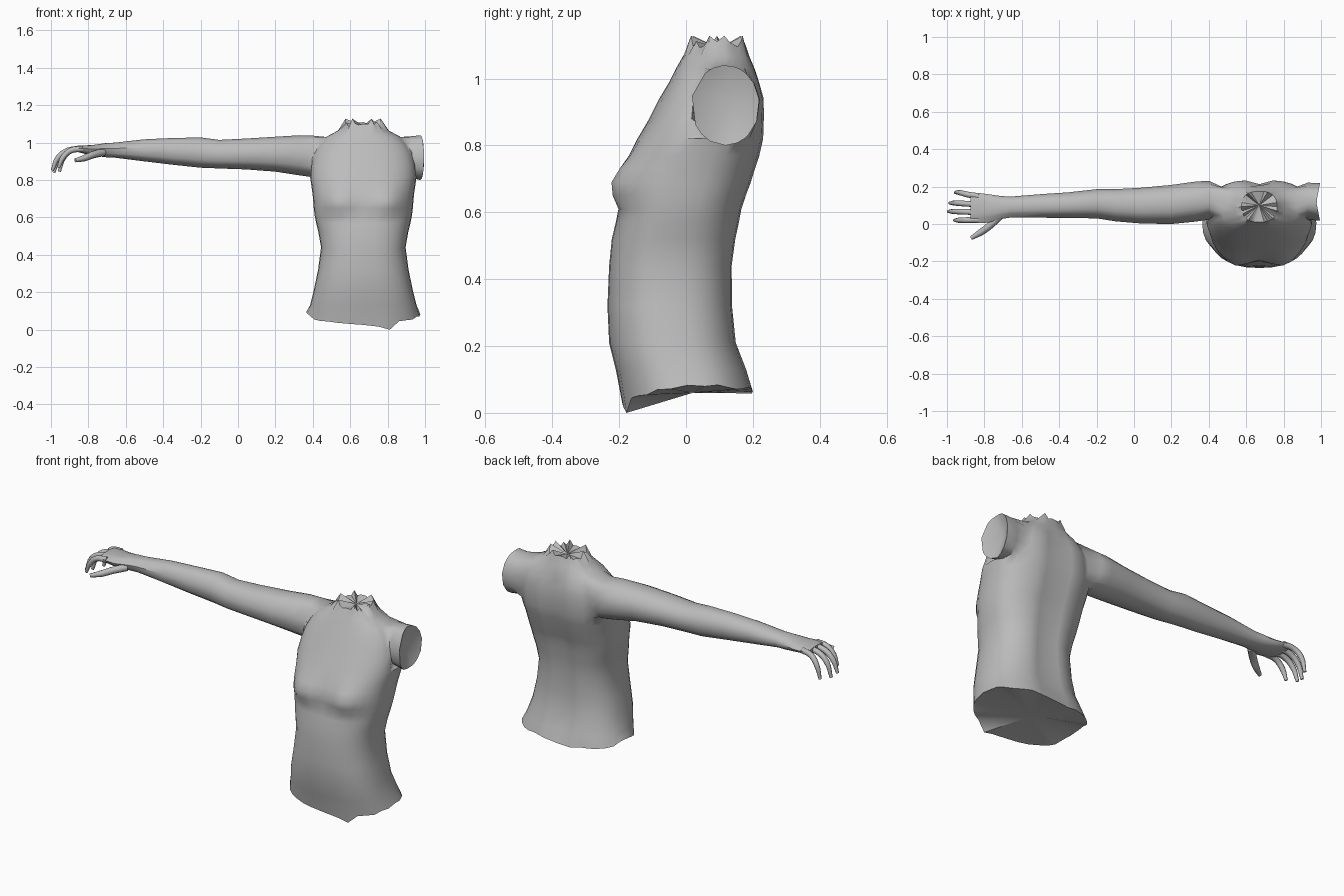
import bpy, bmesh, math, random
from mathutils import Vector

random.seed(4)
default_cube = bpy.data.objects.get("Cube")
if default_cube:
    bpy.data.objects.remove(default_cube, do_unlink=True)

skin = bpy.data.materials.new("plain grey")
skin.use_nodes = True
grey = (0.5, 0.5, 0.5, 1)
skin.diffuse_color = grey
skin.node_tree.nodes["Principled BSDF"].inputs["Base Color"].default_value = grey

COLUMNS = 32
CENTRE_X = 0.67

# Torso sections: height, half width, front y, back y
SECTIONS = [
    (0.07, .305, -.19, .20), (0.13, .285, -.21, .185), (0.21, .265, -.23, .155),
    (0.32, .242, -.235, .145), (0.44, .226, -.23, .145), (0.52, .24, -.222, .155),
    (0.57, .252, -.21, .165), (0.61, .26, -.2, .172), (0.65, .265, -.195, .185),
    (0.69, .268, -.19, .2), (0.73, .272, -.18, .212), (0.77, .278, -.165, .225),
    (0.82, .285, -.145, .236), (0.88, .28, -.11, .238), (0.94, .265, -.08, .238),
    (0.99, .24, -.05, .225), (1.03, .2, -.03, .205), (1.065, .135, -.01, .19),
    (1.1, .095, .01, .175)]
# Arm sections: x, front y, back y, bottom z, top z
ARM = [
    (.40, .02, .232, .815, 1.038), (.33, .01, .228, .825, 1.04),
    (.2, -.003, .21, .845, 1.032), (.04, 0, .195, .857, 1.022),
    (-.1, .012, .187, .862, 1.015), (-.2, .028, .187, .866, 1.028),
    (-.35, .03, .17, .882, 1.025), (-.5, .032, .16, .9, 1.018),
    (-.66, .033, .147, .92, 1.0), (-.71, .025, .15, .922, .997),
    (-.78, .005, .16, .932, .987), (-.84, .002, .168, .945, .985),
    (-.875, .012, .16, .955, .982)]
STUMP = [(.93, .02, .222, .81, 1.035), (.975, .015, .22, .8, 1.04)]


def signed_power(value, power):
    return math.copysign(abs(value) ** power, value)


def torso_point(section, column):
    """Rounded box section with bust and spine groove."""
    z, half, front, back = section
    angle = math.tau * column / COLUMNS
    across, along = math.cos(angle), math.sin(angle)
    x = half * signed_power(across, 0.8)
    y = (front + back) / 2 + (back - front) / 2 * signed_power(along, 0.8)
    if along < 0:
        rise = 0.085 if z > 0.67 else 0.05
        bust = math.exp(-((abs(x) - .135) / .085) ** 2 - ((z - .675) / rise) ** 2)
        y -= 0.047 * bust
    elif 0.1 < z < 1:
        y -= 0.025 * math.exp(-(x / 0.05) ** 2)
    return Vector((CENTRE_X + x, y, z))


def close_ring(bm, ring, centre):
    hub = bm.verts.new(centre)
    for a, b in zip(ring, ring[1:] + ring[:1]):
        bm.faces.new((a, b, hub))


def limb(bm, boundary, stations):
    """Grow oval sections out of an opening in the torso side."""
    ys = [v.co.y for v in boundary]
    zs = [v.co.z for v in boundary]
    mid_y, mid_z = (min(ys) + max(ys)) / 2, (min(zs) + max(zs)) / 2
    size_y, size_z = max(ys) - min(ys), max(zs) - min(zs)
    angles = [math.atan2((v.co.z - mid_z) / size_z, (v.co.y - mid_y) / size_y)
              for v in boundary]
    ring = boundary
    for x, front, back, low, high in stations:
        new = []
        for angle in angles:
            flare = 0.02 * abs(math.cos(angle)) if x > 0.95 else 0
            new.append(bm.verts.new((
                x + flare,
                (front + back) / 2 + (back - front) / 2 * math.cos(angle),
                (low + high) / 2 + (high - low) / 2 * math.sin(angle))))
        for i in range(len(ring)):
            j = (i + 1) % len(ring)
            bm.faces.new((ring[i], ring[j], new[j], new[i]))
        ring = new
    return ring


def middle(ring):
    return sum((v.co for v in ring), Vector()) / len(ring)


# Torso grid, leaving an opening on each side for the shoulders
bm = bmesh.new()
grid = [[bm.verts.new(torso_point(s, c)) for c in range(COLUMNS)] for s in SECTIONS]
low_row, high_row, first, last = 12, 16, -1, 4
half_turn = COLUMNS // 2
holes = {(r, c) for r in range(low_row, high_row) for c in range(first, last)}
for r in range(len(grid) - 1):
    for c in range(COLUMNS):
        right = c if c < COLUMNS - 1 else -1
        left = half_turn - 1 - c
        if (r, right) in holes or (r, left) in holes:
            continue
        d = (c + 1) % COLUMNS
        bm.faces.new((grid[r][c], grid[r][d], grid[r + 1][d], grid[r + 1][c]))

outline = ([(low_row, c) for c in range(first, last)]
           + [(r, last) for r in range(low_row, high_row)]
           + [(high_row, c) for c in range(last, first, -1)]
           + [(r, first) for r in range(high_row, low_row, -1)])

# Arm on one side, capped stump on the other
arm_end = limb(bm, [grid[r][half_turn - c] for r, c in outline], ARM)
close_ring(bm, arm_end, middle(arm_end))
stump_end = limb(bm, [grid[r][c % COLUMNS] for r, c in outline], STUMP)
close_ring(bm, stump_end, middle(stump_end) - Vector((0.04, 0, 0)))

# Ragged waist and neck edges, each closed with a shallow cap
for c, vert in enumerate(grid[0]):
    angle = math.tau * c / COLUMNS
    vert.co.z = 0.06 + 0.03 * abs(math.cos(angle)) + random.uniform(-.012, .008)
    if math.sin(angle) < 0:
        vert.co.z += 0.04 * math.sin(angle)
grid[0][26].co.z = 0
close_ring(bm, grid[0], (CENTRE_X, 0.02, 0.06))
for c, vert in enumerate(grid[-1]):
    vert.co.z += 0.028 if c % 5 == 1 else random.uniform(-.012, .012)
close_ring(bm, grid[-1], (CENTRE_X, 0.1, 1.09))

bmesh.ops.delete(bm, geom=[v for v in bm.verts if not v.link_faces], context='VERTS')
bmesh.ops.recalc_face_normals(bm, faces=bm.faces)
mesh = bpy.data.meshes.new("torso_and_arm")
bm.to_mesh(mesh)
bm.free()
body = bpy.data.objects.new("torso_and_arm", mesh)
bpy.context.collection.objects.link(body)
mesh.materials.append(skin)
bpy.context.view_layer.objects.active = body
body.select_set(True)
bpy.ops.object.shade_smooth_by_angle(angle=math.radians(48))
body.select_set(False)


def digit(name, points, thickness):
    """Tapered round tube along a smooth path."""
    curve = bpy.data.curves.new(name, 'CURVE')
    curve.dimensions = '3D'
    curve.bevel_depth = thickness
    curve.bevel_resolution = 2
    curve.resolution_u = 4
    curve.use_fill_caps = True
    spline = curve.splines.new('BEZIER')
    spline.bezier_points.add(len(points) - 1)
    for i, (knot, point) in enumerate(zip(spline.bezier_points, points)):
        knot.co = point
        knot.radius = 0.55 if i == len(points) - 1 else 1.1 - 0.08 * i
        knot.handle_left_type = knot.handle_right_type = 'AUTO'
    curve.materials.append(skin)
    bpy.context.collection.objects.link(bpy.data.objects.new(name, curve))


# Fingers curl down from the knuckles; the thumb points forward
FINGERS = {"little_finger": (.148, .168, -.955, .845), "ring_finger": (.106, .112, -.985, .84),
           "middle_finger": (.064, .067, -.993, .85), "index_finger": (.022, .02, -.96, .865)}
for name, (root_y, tip_y, tip_x, tip_z) in FINGERS.items():
    reach = tip_x + 0.84
    digit(name, [(-.83, root_y, .966),
                 (-.84 + reach * .45, (root_y + tip_y) / 2, .958),
                 (-.84 + reach * .8, tip_y, .92),
                 (tip_x, tip_y, tip_z)], 0.015)
digit("thumb", [(-.72, .04, .948), (-.775, -.012, .935),
                (-.82, -.045, .918), (-.87, -.075, .905)], 0.019)
